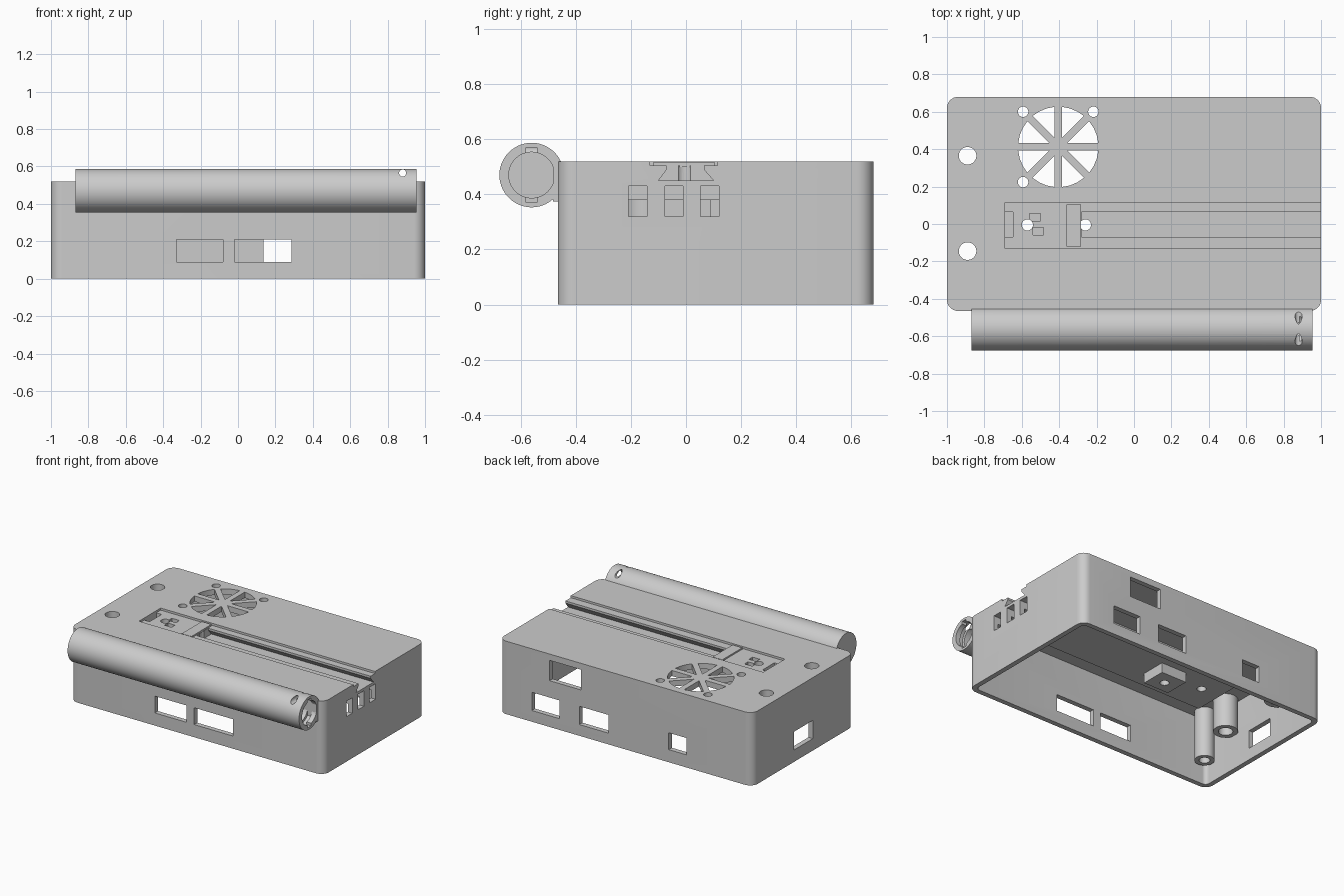
import bpy, bmesh, math
from mathutils import Vector, Matrix

old = bpy.data.objects.get("Cube")
if old:
    bpy.data.objects.remove(old, do_unlink=True)

grey = bpy.data.materials.new("plastic_grey")
grey.use_nodes = True
COLOUR = (0.6, 0.6, 0.6, 1)
grey.diffuse_color = COLOUR
grey.node_tree.nodes["Principled BSDF"].inputs["Base Color"].default_value = COLOUR


def finish(name, bm):
    bmesh.ops.recalc_face_normals(bm, faces=bm.faces)
    if bm.calc_volume(signed=True) < 0:
        bmesh.ops.reverse_faces(bm, faces=bm.faces)
    mesh = bpy.data.meshes.new(name)
    bm.to_mesh(mesh)
    bm.free()
    mesh.materials.append(grey)
    obj = bpy.data.objects.new(name, mesh)
    bpy.context.scene.collection.objects.link(obj)
    return obj


def box(name, x, y, z, radius=0):
    """Box from (min, max) ranges, with optional rounded upright edges."""
    bm = bmesh.new()
    bmesh.ops.create_cube(bm, size=1)
    for v in bm.verts:
        v.co = [r[0] + (c + 0.5) * (r[1] - r[0]) for c, r in zip(v.co, (x, y, z))]
    if radius:
        upright = [e for e in bm.edges
                   if abs(e.verts[0].co.z - e.verts[1].co.z) > 0.01]
        bmesh.ops.bevel(bm, geom=upright, offset=radius, segments=8,
                        profile=0.5, affect='EDGES')
    return finish(name, bm)


def prism(name, profile, x0, x1):
    """Extrude a (y, z) profile along x."""
    bm = bmesh.new()
    ends = [[bm.verts.new((x, y, z)) for y, z in profile] for x in (x0, x1)]
    for end in ends:
        bm.faces.new(end)
    for i in range(len(profile)):
        bm.faces.new((ends[0][i - 1], ends[0][i], ends[1][i], ends[1][i - 1]))
    return finish(name, bm)


def lathe(name, profile, place, sides=32, closed=False):
    """Turn a (radius, height) profile about z, then place it with a matrix."""
    bm = bmesh.new()
    rings = []
    for r, h in profile:
        turn = [2 * math.pi * (i + 0.5) / sides for i in range(sides)]
        rings.append([bm.verts.new((r * math.cos(a), r * math.sin(a), h)) for a in turn])
    pairs = list(zip(rings, rings[1:]))
    if closed:
        pairs.append((rings[-1], rings[0]))
    else:
        bm.faces.new(rings[0])
        bm.faces.new(rings[-1])
    for a, b in pairs:
        for i in range(sides):
            bm.faces.new((a[i - 1], a[i], b[i], b[i - 1]))
    bm.transform(place)
    return finish(name, bm)


def hole(x, y, radius, z=(0.2, 0.7)):
    return lathe("hole_cutter", [(radius, z[0]), (radius, z[1])],
                 Matrix.Translation((x, y, 0)))


def hollow_post(name, x, y, z0, z1, outer, inner):
    return lathe(name, [(outer, z0), (outer, z1), (inner, z1), (inner, z0)],
                 Matrix.Translation((x, y, 0)), closed=True)


def cut(obj, cutters):
    for c in cutters:
        m = obj.modifiers.new("cut", 'BOOLEAN')
        m.operation, m.solver, m.object = 'DIFFERENCE', 'EXACT', c
    bpy.context.view_layer.update()
    dg = bpy.context.evaluated_depsgraph_get()
    mesh = bpy.data.meshes.new_from_object(obj.evaluated_get(dg))
    obj.modifiers.clear()
    obj.data = mesh


# Fan grille openings: a disc divided by eight spokes
FX, FY = -0.405, 0.412
fan = hole(FX, FY, 0.215, (0.4, 0.6))
spokes = []
for i in range(4):
    bar = box("spoke_cutter", (-0.3, 0.3), (-0.02, 0.02), (0.3, 0.7))
    bar.data.transform(Matrix.Translation((FX, FY, 0)) @ Matrix.Rotation(i * math.pi / 4, 4, 'Z'))
    spokes.append(bar)
cut(fan, spokes)

# Cavity and lid holes
POST_X, POST_Y = -0.89, (0.365, -0.145)
cutters = [fan, box("cavity", (-0.965, 0.965), (-0.43, 0.645), (-0.1, 0.48), 0.03)]
for sx, sy in ((-1, 1), (1, 1), (-1, -1)):
    cutters.append(hole(FX + sx * 0.188, FY + sy * 0.188, 0.028))
for y in POST_Y:
    cutters.append(hole(POST_X, y, 0.047))
pin_holes = [hole(x, -0.005, 0.03) for x in (-0.57, -0.26)]

# Windows in the four walls
for x0, x1 in ((-0.33, -0.08), (-0.02, 0.285)):
    cutters.append(box("front_window", (x0, x1), (-0.6, -0.4), (0.09, 0.21)))
for x0, x1, z0, z1 in ((0.35, 0.6, 0.33, 0.475), (0.52, 0.74, 0.08, 0.21),
                       (0.135, 0.365, 0.08, 0.21), (-0.48, -0.34, 0.09, 0.21)):
    cutters.append(box("back_window", (x0, x1), (0.6, 0.8), (z0, z1)))
cutters.append(box("side_window", (-1.1, -0.9), (0, 0.21), (0.085, 0.215)))

# Cuts shared by the enclosure and the bed: ports, recess, channel, pockets
shared = pin_holes + [box("port", (0.85, 1.1), (y, y + 0.067), (0.32, 0.43))
                      for y in (-0.208, -0.077, 0.053)]
shared += [
    box("recess", (-0.69, 1.1), (-0.13, 0.115), (0.505, 0.6)),
    prism("channel", [(-0.07, 0.51), (0.065, 0.51), (0.065, 0.49), (0.1, 0.45),
                      (-0.1, 0.45), (-0.07, 0.49)], -0.28, 1.1),
    box("end_pocket", (-0.69, -0.648), (-0.07, 0.065), (0.465, 0.6)),
    box("pocket_a", (-0.56, -0.5), (0.015, 0.055), (0.465, 0.6)),
    box("pocket_b", (-0.54, -0.483), (-0.06, -0.02), (0.465, 0.6)),
]

# Enclosure
shell = box("enclosure", (-1, 1), (-0.465, 0.68), (0, 0.52), 0.06)
cut(shell, cutters + shared)

# Thick bed under the slide, and the guide block below it
bed = box("slide_bed", (-0.72, 0.975), (-0.21, 0.16), (0.38, 0.485))
cut(bed, shared)
block = box("guide_block", (-0.36, -0.16), (-0.09, 0.09), (0.31, 0.385))
cut(block, pin_holes)

# Slider bar crossing the recess
box("slider_bar", (-0.36, -0.283), (-0.12, 0.105), (0.5, 0.516))

# Hollow posts under the lid
posts = [hollow_post("screw_post", POST_X, y, 0.245, 0.485, 0.08, 0.047) for y in POST_Y]
posts.append(hollow_post("long_post", -0.885, -0.35, 0.12, 0.485, 0.065, 0.035))

# Tube: closed at one end, with a locking groove inside the open mouth
TY, TZ = -0.56, 0.47
OUTER, BORE, GROOVE = 0.117, 0.083, 0.102
tube = lathe("tube", [(OUTER, -0.87), (OUTER, 0.955), (BORE, 0.955), (BORE, 0.92),
                      (GROOVE, 0.92), (GROOVE, 0.885), (BORE, 0.885), (BORE, -0.84)],
             Matrix.Translation((0, TY, TZ)) @ Matrix.Rotation(math.pi / 2, 4, 'Y'), 64)

# Mouth notches and a cross hole for a pin
tube_cuts = [
    box("notch", (0.9, 1.1), (TY - 0.02, TY + 0.02), (TZ - 0.1, TZ + 0.1)),
    lathe("pin_hole", [(0.019, -0.2), (0.019, 0.2)],
          Matrix.Translation((0.88, TY, 0.565)) @ Matrix.Rotation(math.pi / 2, 4, 'X')),
]
cut(tube, tube_cuts)
box("tube_web", (-0.87, 0.955), (-0.482, -0.455), (0.375, 0.515)).data.transform(
    Matrix.Identity(4))

# Remove the cutters and smooth the round parts
for c in cutters + shared + spokes + tube_cuts:
    bpy.data.objects.remove(c, do_unlink=True)
bpy.ops.object.select_all(action='DESELECT')
for obj in [shell, tube] + posts:
    obj.select_set(True)
bpy.context.view_layer.objects.active = shell
bpy.ops.object.shade_smooth_by_angle(angle=math.radians(30))
